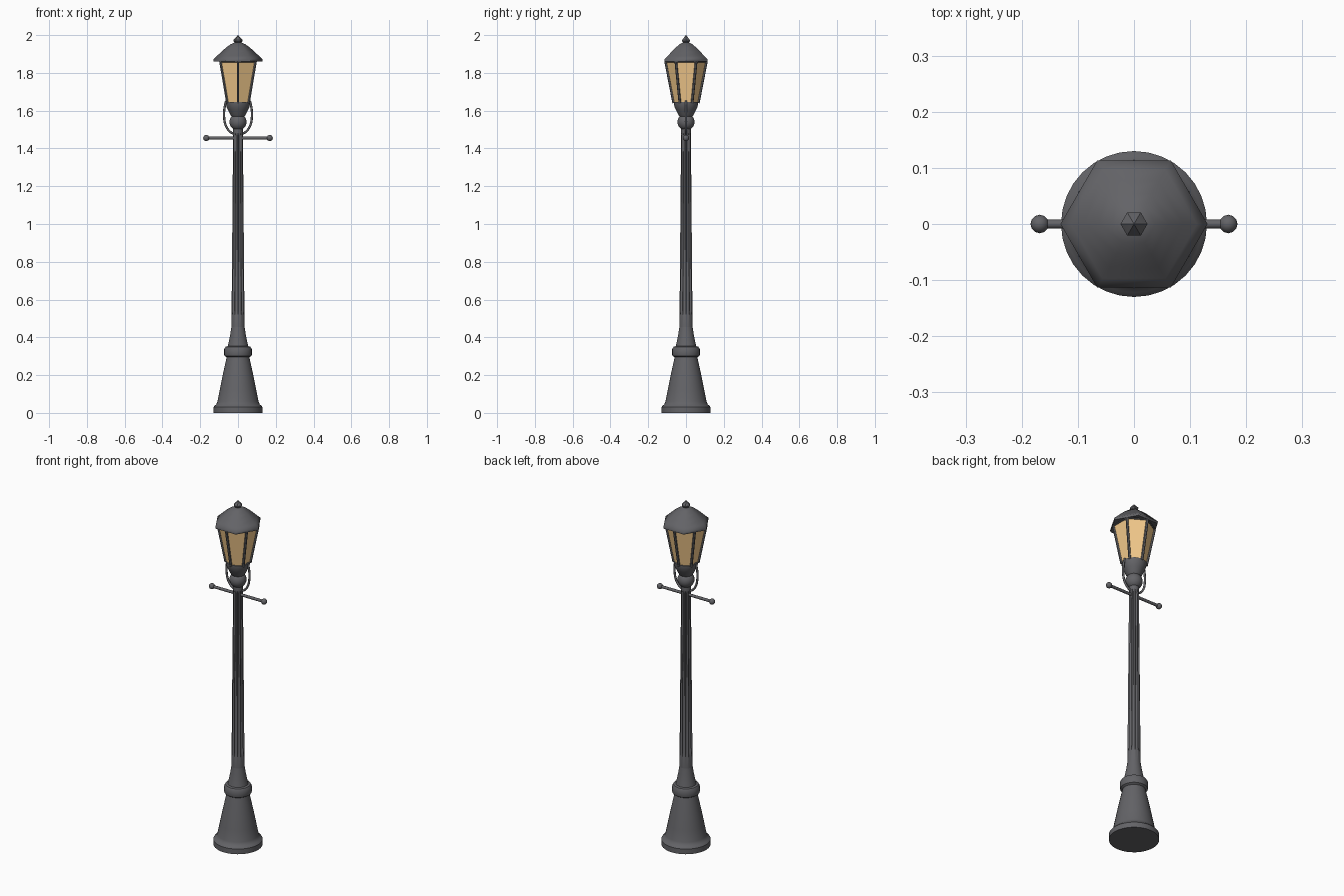
import bpy, bmesh
from math import sin, cos, pi, radians
from mathutils import Vector

if "Cube" in bpy.data.objects:
    bpy.data.objects.remove(bpy.data.objects["Cube"])

iron = bpy.data.materials.new("dark_iron")
iron.diffuse_color = (0.125, 0.125, 0.135, 1)
iron.use_nodes = True
iron.node_tree.nodes["Principled BSDF"].inputs["Base Color"].default_value = iron.diffuse_color
amber = bpy.data.materials.new("amber_glass")
amber.diffuse_color = (0.93, 0.61, 0.27, 1)
amber.use_nodes = True
amber.node_tree.nodes["Principled BSDF"].inputs["Base Color"].default_value = amber.diffuse_color


def finish(obj, smooth=35, mat=iron):
    obj.data.materials.append(mat)
    bpy.ops.object.select_all(action='DESELECT')
    obj.select_set(True)
    bpy.context.view_layer.objects.active = obj
    bpy.ops.object.shade_smooth_by_angle(angle=radians(smooth))
    return obj


def lathe(name, profile, sides=32, phase=0.0, smooth=35, flute=None, mat=iron):
    """Revolve (radius, z) points; flute gives the groove factor per side."""
    bm = bmesh.new()
    rings = []
    for r, z in profile:
        ring = []
        for i in range(sides):
            a = phase + 2 * pi * i / sides
            k = flute(i, z) if flute else 1.0
            ring.append(bm.verts.new((r * k * cos(a), r * k * sin(a), z)))
        rings.append(ring)
    for low, high in zip(rings, rings[1:]):
        for i in range(sides):
            j = (i + 1) % sides
            bm.faces.new((low[i], low[j], high[j], high[i]))
    bm.faces.new(rings[0][::-1])
    bm.faces.new(rings[-1])
    bmesh.ops.recalc_face_normals(bm, faces=bm.faces)
    mesh = bpy.data.meshes.new(name)
    bm.to_mesh(mesh)
    bm.free()
    obj = bpy.data.objects.new(name, mesh)
    bpy.context.collection.objects.link(obj)
    return finish(obj, smooth, mat)


def rod(name, a, b, radius, sides=12, smooth=35):
    a, b = Vector(a), Vector(b)
    d = b - a
    bpy.ops.mesh.primitive_cylinder_add(
        vertices=sides, radius=radius, depth=d.length, location=(a + b) / 2,
        rotation=d.to_track_quat('Z', 'Y').to_euler())
    obj = bpy.context.object
    obj.name = name
    return finish(obj, smooth)


def ball(name, loc, radius, segs, rings):
    bpy.ops.mesh.primitive_uv_sphere_add(segments=segs, ring_count=rings,
                                         radius=radius, location=loc)
    obj = bpy.context.object
    obj.name = name
    return finish(obj, 50)


# Flared pedestal with collar
lathe("pedestal", [
    (0.13, 0), (0.13, 0.03), (0.122, 0.04), (0.115, 0.045), (0.109, 0.06),
    (0.097, 0.12), (0.083, 0.19), (0.07, 0.25), (0.06, 0.295),
    (0.071, 0.302), (0.073, 0.308), (0.073, 0.338), (0.066, 0.35),
    (0.054, 0.353), (0.049, 0.375), (0.041, 0.415), (0.035, 0.455)])

# Tapered shaft with twelve grooves
lathe("fluted_shaft", [(0.035, 0.45), (0.034, 0.52), (0.034, 0.54),
                       (0.026, 1.47), (0.026, 1.48), (0.026, 1.52)],
      sides=48, smooth=25,
      flute=lambda i, z: (1, 0.84, 0.77, 0.84)[i % 4] if 0.53 < z < 1.475 else 1)

# Ball joint and cup under the lantern
ball("neck_ball", (0, 0, 1.54), 0.045, 24, 16)
lathe("lantern_cup", [(0.03, 1.565), (0.042, 1.58), (0.053, 1.605),
                      (0.059, 1.615), (0.065, 1.64), (0.065, 1.647)])

# Six-sided tapered glass, corners at front and back
Z0, Z1, R0, R1 = 1.64, 1.865, 0.065, 0.108
lathe("lantern_glass", [(R0 - 0.001, Z0), (R1 - 0.001, Z1)],
      sides=6, phase=pi / 2, smooth=5, mat=amber)

# Corner bars and top rails
for i in range(6):
    a, b = pi / 2 + i * pi / 3, pi / 2 + (i + 1) * pi / 3
    top = (R1 * cos(a), R1 * sin(a), Z1 - 0.004)
    rod("corner_bar", (R0 * cos(a), R0 * sin(a), Z0), top, 0.007, 6)
    rod("top_rail", top, (R1 * cos(b), R1 * sin(b), Z1 - 0.004), 0.005, 6)

# Six-sided domed roof, corners at left and right, and pointed finial
lathe("roof", [(0.122, 1.862), (0.13, 1.86), (0.131, 1.872), (0.112, 1.889),
               (0.088, 1.912), (0.062, 1.935), (0.038, 1.952), (0.016, 1.962)],
      sides=6, smooth=55)
lathe("finial", [(0.013, 1.958), (0.023, 1.967), (0.024, 1.974),
                 (0.016, 1.984), (0.007, 1.992), (0.001, 2.0)],
      sides=6, smooth=20)

# Crossbar with end knobs
rod("ladder_bar", (-0.168, 0, 1.455), (0.168, 0, 1.455), 0.008)
for s in (-1, 1):
    ball("bar_knob", (s * 0.168, 0, 1.455), 0.0165, 12, 8)

    # Curved bracket from shaft to lantern cup
    curve = bpy.data.curves.new("bracket", 'CURVE')
    curve.dimensions = '3D'
    curve.bevel_depth = 0.006
    curve.bevel_resolution = 2
    curve.resolution_u = 6
    curve.use_fill_caps = True
    curve.materials.append(iron)
    pts = [(0.024, 1.478), (0.04, 1.487), (0.062, 1.515), (0.073, 1.56),
           (0.072, 1.61), (0.063, 1.652)]
    sp = curve.splines.new('BEZIER')
    sp.bezier_points.add(len(pts) - 1)
    for p, (x, z) in zip(sp.bezier_points, pts):
        p.co = (s * x, 0, z)
        p.handle_left_type = p.handle_right_type = 'AUTO'
    obj = bpy.data.objects.new("bracket", curve)
    bpy.context.collection.objects.link(obj)
